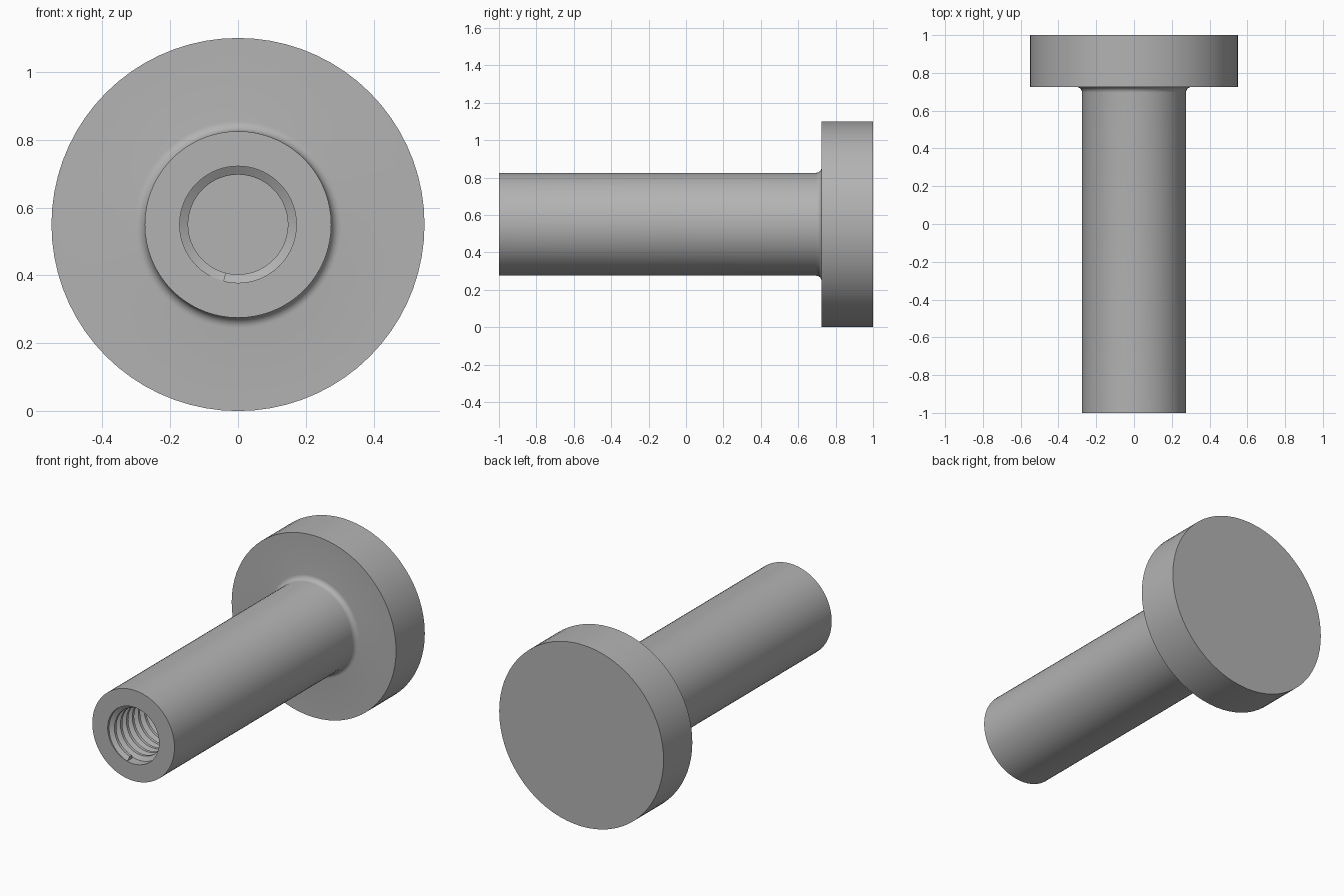
import bpy, bmesh, math

if "Cube" in bpy.data.objects:
    bpy.data.objects.remove(bpy.data.objects["Cube"])

CZ = 0.55            # height of the axis
SEGS = 72
BORE_R, CREST_R = 0.172, 0.147
PITCH, DEPTH = 0.057, 1.0

steel = bpy.data.materials.new("plain grey steel")
steel.diffuse_color = (0.45, 0.45, 0.45, 1)
steel.use_nodes = True
steel.node_tree.nodes["Principled BSDF"].inputs["Base Color"].default_value = steel.diffuse_color


def finish(name, bm):
    bmesh.ops.remove_doubles(bm, verts=bm.verts, dist=1e-5)
    bmesh.ops.recalc_face_normals(bm, faces=bm.faces)
    mesh = bpy.data.meshes.new(name)
    bm.to_mesh(mesh)
    bm.free()
    mesh.materials.append(steel)
    obj = bpy.data.objects.new(name, mesh)
    bpy.context.collection.objects.link(obj)
    bpy.ops.object.select_all(action='DESELECT')
    obj.select_set(True)
    bpy.context.view_layer.objects.active = obj
    bpy.ops.object.shade_smooth_by_angle(angle=math.radians(30))
    return obj


# Flanged pin: (radius, y) profile from bore floor, out of the mouth, to the back
fillet = [(0.305 - 0.03 * math.cos(a), 0.695 + 0.03 * math.sin(a))
          for a in (math.pi / 2 * i / 6 for i in range(7))]
profile = [(0, DEPTH - 1), (BORE_R, DEPTH - 1), (BORE_R, -1), (0.275, -1),
           *fillet, (0.55, 0.725), (0.55, 1), (0, 1)]
bm = bmesh.new()
verts = [bm.verts.new((r, y, CZ)) for r, y in profile]
edges = [bm.edges.new(pair) for pair in zip(verts, verts[1:])]
bmesh.ops.spin(bm, geom=verts + edges, cent=(0, 0, CZ), axis=(0, 1, 0),
               angle=math.tau, steps=SEGS, use_merge=True)
finish("flanged_pin", bm)

# Internal thread: right-handed helical ridge with a trapezoid section
section = [(BORE_R + 0.001, 0.0), (CREST_R, 0.016),
           (CREST_R, 0.034), (BORE_R + 0.001, 0.05)]
bm = bmesh.new()
turns = (DEPTH - 0.06) / PITCH
rows = []
for i in range(int(turns * SEGS) + 1):
    a = math.radians(-104) - math.tau * i / SEGS
    y0 = -0.999 + PITCH * i / SEGS
    rows.append([bm.verts.new((r * math.cos(a), y0 + dy, CZ + r * math.sin(a)))
                 for r, dy in section])
for a, b in zip(rows, rows[1:]):
    for k in range(4):
        bm.faces.new((a[k], a[(k + 1) % 4], b[(k + 1) % 4], b[k]))
bm.faces.new(rows[0])
bm.faces.new(rows[-1])
finish("internal_thread", bm)
